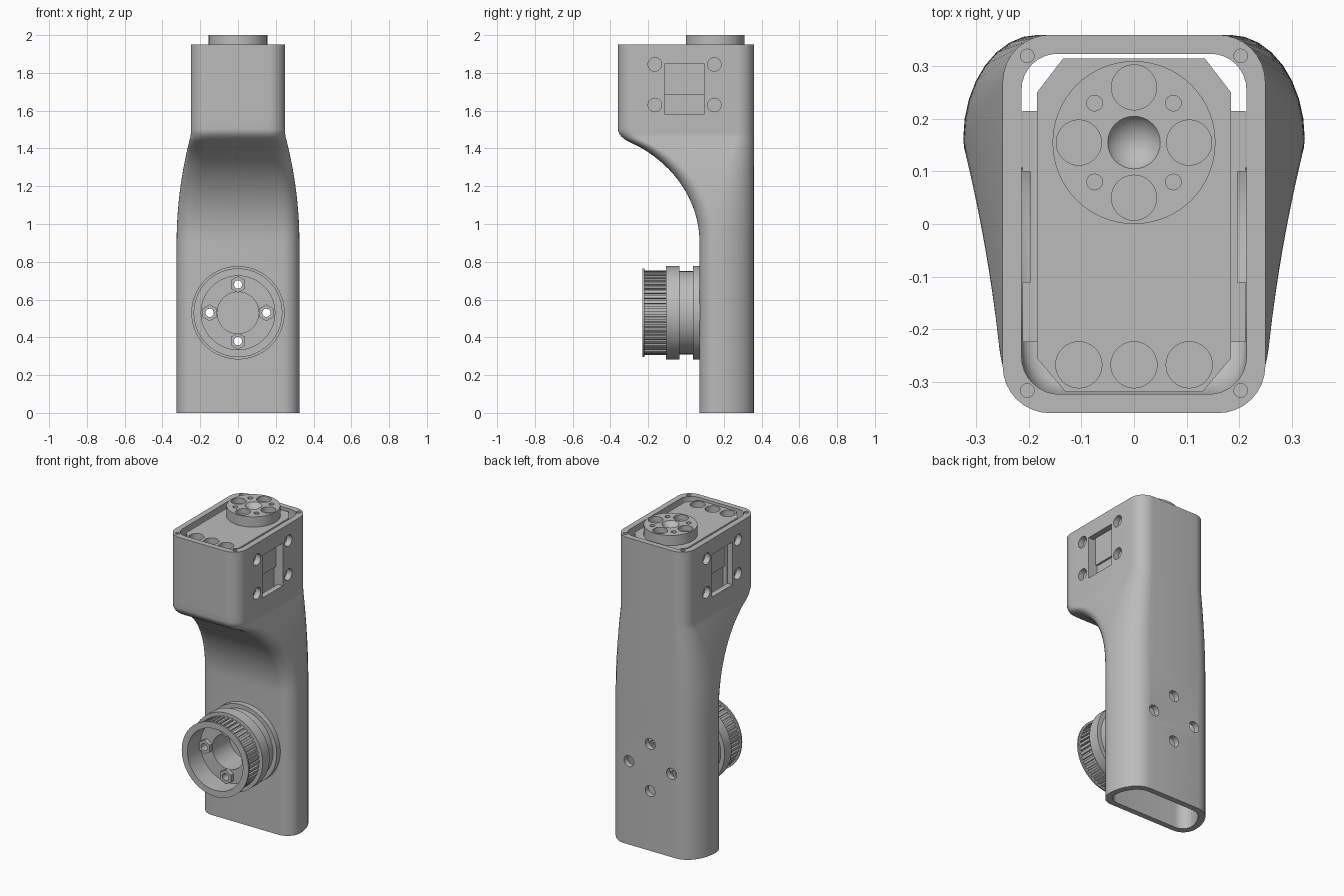
import bpy, bmesh, math
from mathutils import Matrix, Vector

cube = bpy.data.objects.get("Cube")
if cube:
    bpy.data.objects.remove(cube, do_unlink=True)

grey = bpy.data.materials.new("plain_grey")
grey.use_nodes = True
tone = (0.5, 0.5, 0.5, 1)
grey.diffuse_color = tone
next(n for n in grey.node_tree.nodes if n.type == 'BSDF_PRINCIPLED').inputs["Base Color"].default_value = tone


def finish(name, bm):
    bmesh.ops.recalc_face_normals(bm, faces=bm.faces)
    mesh = bpy.data.meshes.new(name)
    bm.to_mesh(mesh)
    bm.free()
    ob = bpy.data.objects.new(name, mesh)
    bpy.context.collection.objects.link(ob)
    mesh.materials.append(grey)
    return ob


def select(ob):
    bpy.ops.object.select_all(action='DESELECT')
    ob.select_set(True)
    bpy.context.view_layer.objects.active = ob


def smooth(ob, degrees=30):
    select(ob)
    bpy.ops.object.shade_smooth_by_angle(angle=math.radians(degrees))


def cut(ob, bm):
    cutter = finish("cutter", bm)
    cutter.hide_render = True
    mod = ob.modifiers.new("cut", 'BOOLEAN')
    mod.operation, mod.solver, mod.object = 'DIFFERENCE', 'EXACT', cutter
    select(ob)
    bpy.ops.object.modifier_apply(modifier=mod.name)
    bpy.data.objects.remove(cutter, do_unlink=True)


def cyl(bm, r, a, b, n=32):
    a, b = Vector(a), Vector(b)
    turn = (b - a).to_track_quat('Z', 'Y').to_matrix().to_4x4()
    bmesh.ops.create_cone(bm, cap_ends=True, segments=n, radius1=r, radius2=r,
                          depth=(b - a).length,
                          matrix=Matrix.Translation((a + b) / 2) @ turn)


def box(bm, lo, hi, turn=Matrix()):
    lo, hi = Vector(lo), Vector(hi)
    bmesh.ops.create_cube(bm, size=1, matrix=turn @ Matrix.Translation((lo + hi) / 2)
                          @ Matrix.Diagonal((*(hi - lo), 1)))


def loft(bm, rings):
    # bridges a closed loop of closed rings
    rows = [[bm.verts.new(p) for p in ring] for ring in rings]
    n = len(rows[0])
    for i, row in enumerate(rows):
        nxt = rows[(i + 1) % len(rows)]
        for j in range(n):
            k = (j + 1) % n
            bm.faces.new((row[j], row[k], nxt[k], nxt[j]))


# Housing: hollow tube, slim and deep at the head, wide and shallow at the grip
BEND, NECK = 0.9, 1.47


def front_y(z):
    if z <= BEND:
        return 0.072
    if z <= 1.44:
        s = (z - BEND) / 0.6
        return 0.072 - 0.68 * (1 - math.sqrt(1 - s * s))
    s = min(1, (z - 1.44) / 0.06)
    return -0.36 + 0.048 * (1 - s) ** 2


def section(z, wall=0.0):
    t = min(1, max(0, (z - BEND) / (NECK - BEND))) ** 2
    hx = 0.325 - 0.075 * t - wall
    yf = front_y(z - wall) + wall
    yb = 0.36 - wall
    rf = 0.09 - wall * 0.5
    rx = 0.142 - 0.052 * t - wall * 0.6
    ry = 0.198 - 0.108 * t - wall * 0.6
    pts = []
    for sx, sy, ax, ay in ((1, 1, rx, ry), (-1, 1, rx, ry), (-1, -1, rf, rf), (1, -1, rf, rf)):
        for i in range(9):
            a = math.pi / 2 * (i if sx * sy > 0 else 8 - i) / 8
            y = yb - ay + ay * math.sin(a) if sy > 0 else yf + ay - ay * math.sin(a)
            pts.append((sx * (hx - ax + ax * math.cos(a)), y, z))
    return pts


heights = [0, 0.45, BEND] + [BEND + 0.03 * i for i in range(1, 19)] \
    + [1.452, 1.464, 1.476, 1.488, 1.5, 1.54, 1.95]
bm = bmesh.new()
loft(bm, [section(z) for z in heights] + [section(z, 0.036) for z in reversed(heights)])
housing = finish("housing", bm)

KNOB_Z = 0.53
spots = [(0.15, 0), (-0.15, 0), (0, 0.15), (0, -0.15)]
bm = bmesh.new()
for dx, dz in spots:
    cyl(bm, 0.035, (dx, 0.0, KNOB_Z + dz), (dx, 0.5, KNOB_Z + dz), 24)
for s in (-1, 1):
    box(bm, (s * 0.25 - 0.06, -0.11, 1.58), (s * 0.25 + 0.06, 0.095, 1.85))
    for y in (-0.165, 0.15):
        for z in (1.63, 1.845):
            cyl(bm, 0.036, (s * 0.19, y, z), (s * 0.3, y, z), 24)
    for y in (-0.317, 0.32):
        cyl(bm, 0.013, (s * 0.203, y, 1.88), (s * 0.203, y, 2), 16)
cut(housing, bm)
smooth(housing)

# Motor: chamfered block inside the head, with three sunk screw seats
bm = bmesh.new()
outline = [(0.185, 0.25), (0.135, 0.315), (-0.135, 0.315), (-0.185, 0.25),
           (-0.185, -0.255), (-0.13, -0.32), (0.13, -0.32), (0.185, -0.255)]
base = bm.faces.new([bm.verts.new((x, y, 1.48)) for x, y in outline])
top = bmesh.ops.extrude_face_region(bm, geom=[base])["geom"]
bmesh.ops.translate(bm, vec=(0, 0, 0.455), verts=[v for v in top if isinstance(v, bmesh.types.BMVert)])
motor = finish("motor", bm)
bm = bmesh.new()
for x in (-0.105, 0, 0.105):
    cyl(bm, 0.044, (x, -0.268, 1.89), (x, -0.268, 2))
cut(motor, bm)
smooth(motor)

# Motor brackets and side covers
bm = bmesh.new()
for s in (-1, 1):
    for x, y0, y1, z0, z1 in ((0.212, 0.1, 0.215, 1.5, 1.9), (0.212, -0.225, -0.11, 1.5, 1.9),
                              (0.197, -0.11, 0.1, 1.685, 1.9)):
        a, b = sorted((s * 0.18, s * x))
        box(bm, (a, y0, z0), (b, y1, z1))
finish("motor_brackets", bm)

# Output disc with screw seats and a dished centre
HY = 0.155
bm = bmesh.new()
cyl(bm, HY, (0, HY, 1.93), (0, HY, 2), 64)
disc = finish("output_disc", bm)
bm = bmesh.new()
for i in range(4):
    a = math.pi / 2 * i
    x, y = 0.105 * math.cos(a), 0.105 * math.sin(a)
    cyl(bm, 0.043, (x, HY + y, 1.965), (x, HY + y, 2.1))
    cyl(bm, 0.015, (x - y) * Vector((0.714, 0, 0)) + Vector((0, HY + 0.714 * (x + y), 1.95)),
        (0.714 * (x - y), HY + 0.714 * (x + y), 2.1), 16)
bmesh.ops.create_uvsphere(bm, u_segments=32, v_segments=16, radius=0.06,
                          matrix=Matrix.Translation((0, HY, 2.033)))
cut(disc, bm)
smooth(disc)

# Knob: turned cup with flanges, open centre and four screw holes
profile = [(0.11, 0.08), (0.247, 0.08), (0.247, 0.037), (0.22, 0.037), (0.22, -0.035),
           (0.247, -0.035), (0.247, -0.105), (0.212, -0.105), (0.212, -0.22), (0.235, -0.22),
           (0.235, -0.23), (0.195, -0.23), (0.195, -0.1), (0.11, -0.1)]
bm = bmesh.new()
loft(bm, [[(r * math.cos(math.tau * i / 64), y, KNOB_Z + r * math.sin(math.tau * i / 64))
           for i in range(64)] for r, y in profile])
knob = finish("knob", bm)
bm = bmesh.new()
for dx, dz in spots:
    cyl(bm, 0.022, (dx, -0.2, KNOB_Z + dz), (dx, 0.2, KNOB_Z + dz), 20)
cut(knob, bm)
smooth(knob)

# Hexagonal nuts on the knob floor
bm = bmesh.new()
for dx, dz in spots:
    loft(bm, [[(dx + r * math.sin(math.tau * i / 24), y, KNOB_Z + dz + r * math.cos(math.tau * i / 24))
               if r < 0.03 else
               (dx + math.sin(math.tau * i / 24) * r * 0.866 / math.cos(math.tau * (i % 4 - 2) / 24),
                y, KNOB_Z + dz + math.cos(math.tau * i / 24) * r * 0.866 / math.cos(math.tau * (i % 4 - 2) / 24))
               for i in range(24)]
              for r, y in ((0.022, -0.095), (0.044, -0.095), (0.044, -0.125), (0.022, -0.125))])
smooth(finish("knob_nuts", bm))

# Grip ribs around the knob
bm = bmesh.new()
for i in range(48):
    turn = Matrix.Translation((0, 0, KNOB_Z)) @ Matrix.Rotation(math.tau * i / 48, 4, 'Y')
    box(bm, (-0.008, -0.222, 0.205), (0.008, -0.105, 0.224), turn)
finish("grip_ribs", bm)
